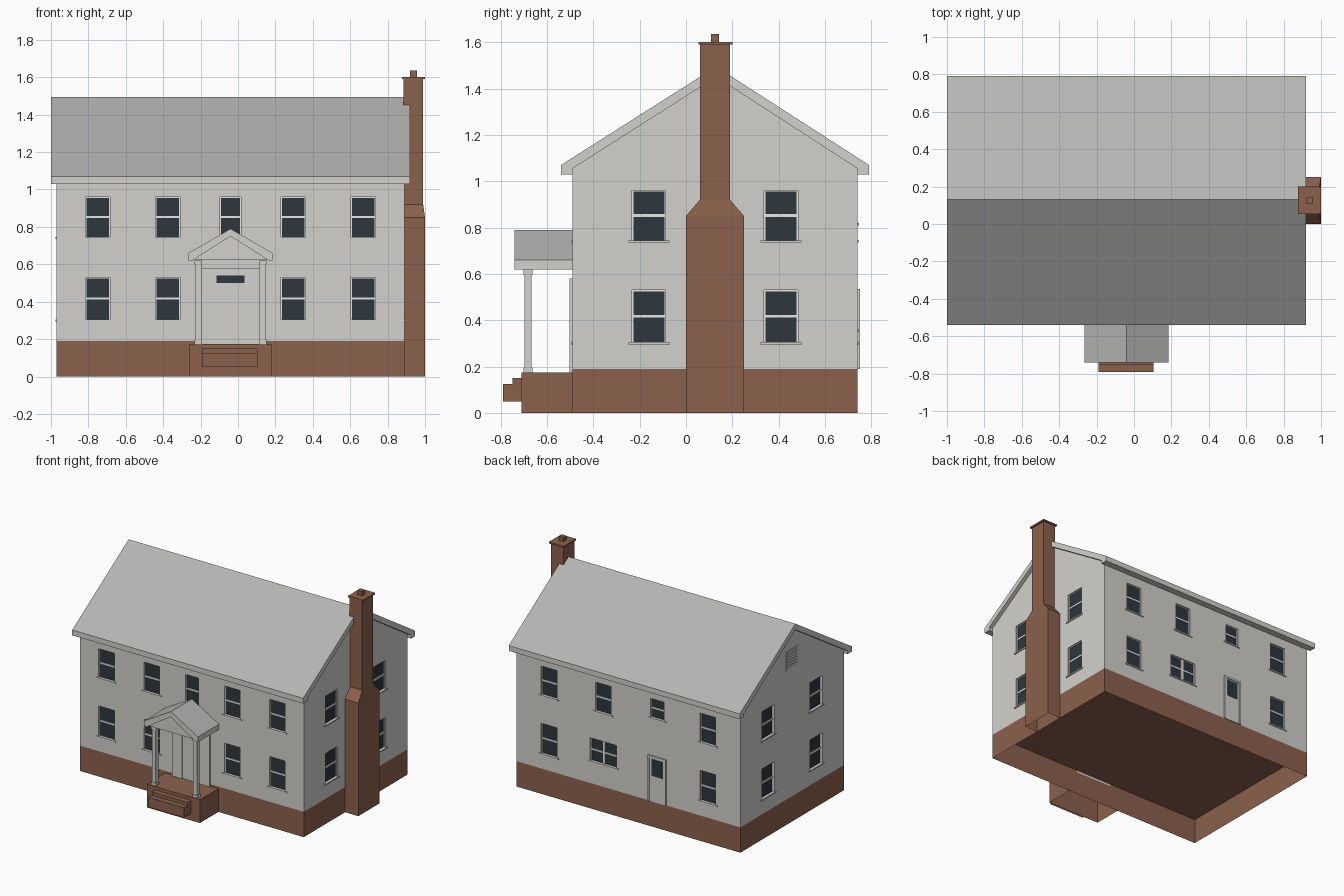
import bpy

cube = bpy.data.objects.get("Cube")
if cube:
    bpy.data.objects.remove(cube, do_unlink=True)


def material(name, rgb):
    m = bpy.data.materials.new(name)
    m.use_nodes = True
    m.diffuse_color = (*rgb, 1)
    m.node_tree.nodes["Principled BSDF"].inputs["Base Color"].default_value = (*rgb, 1)
    return m


SIDING = material("pale siding", (0.65, 0.64, 0.61))
TRIM = material("white trim", (0.80, 0.80, 0.79))
ROOF = material("grey shingle", (0.46, 0.46, 0.45))
BRICK = material("red brown brick", (0.26, 0.12, 0.075))
GLASS = material("dark glass", (0.027, 0.038, 0.048))


def mesh_object(name, verts, faces, mat):
    me = bpy.data.meshes.new(name)
    me.from_pydata(verts, [], faces)
    me.materials.append(mat)
    ob = bpy.data.objects.new(name, me)
    bpy.context.collection.objects.link(ob)
    return ob


def boxes(name, bounds, mat, bottom=True):
    """One object from boxes given as x0, x1, y0, y1, z0, z1."""
    verts, faces = [], []
    for x0, x1, y0, y1, z0, z1 in bounds:
        n = len(verts)
        for z in (z0, z1):
            verts += [(x0, y0, z), (x1, y0, z), (x1, y1, z), (x0, y1, z)]
        faces += [[n + i, n + (i + 1) % 4, n + 4 + (i + 1) % 4, n + 4 + i] for i in range(4)]
        faces.append([n + 4, n + 5, n + 6, n + 7])
        if bottom:
            faces.append([n + 3, n + 2, n + 1, n])
    return mesh_object(name, verts, faces, mat)


def prism(name, profile, a, b, axis, mat):
    """Extrude a (horizontal, z) profile from a to b along axis x or y."""
    n = len(profile)
    place = (lambda t, p: (t, p[0], p[1])) if axis == "x" else (lambda t, p: (p[0], t, p[1]))
    verts = [place(t, p) for t in (a, b) for p in profile]
    faces = [[i, (i + 1) % n, n + (i + 1) % n, n + i] for i in range(n)]
    faces += [list(range(n))[::-1], list(range(n, 2 * n))]
    ob = mesh_object(name, verts, faces, mat)
    import bmesh
    bm = bmesh.new()
    bm.from_mesh(ob.data)
    bmesh.ops.recalc_face_normals(bm, faces=bm.faces)
    bm.to_mesh(ob.data)
    bm.free()
    return ob


def shingle_top(ob):
    ob.data.materials.append(ROOF)
    for p in ob.data.polygons:
        if p.normal.z > 0.3:
            p.material_index = 1


# Main body
X0, X1, Y0, Y1, BASE = -0.97, 0.89, -0.49, 0.74, 0.19
RIDGE = 0.13
boxes("foundation", [(X0, X1, Y0, Y1, 0, BASE)], BRICK, bottom=False)
walls = prism("walls", [(Y0, BASE), (Y1, BASE), (Y1, 1.07), (RIDGE, 1.46), (Y0, 1.07)],
              X0, X1, "x", SIDING)
roof = prism("main_roof", [(-0.54, 1.03), (Y0, 1.03), (Y0, 1.055), (RIDGE, 1.45), (Y1, 1.055),
                           (Y1, 1.03), (0.79, 1.03), (0.79, 1.07), (RIDGE, 1.495),
                           (-0.54, 1.07)], -1.0, 0.92, "x", SIDING)
shingle_top(roof)

# Openings, placed by wall side, position along the wall, height and depth
cuts, panes, bars, sills = [], [], [], []
DEEP = 0.018


def on_wall(side, u0, u1, z0, z1, d0, d1):
    if side == "front":
        return (u0, u1, Y0 - d1, Y0 - d0, z0, z1)
    if side == "back":
        return (u0, u1, Y1 + d0, Y1 + d1, z0, z1)
    if side == "left":
        return (X1 + d0, X1 + d1, u0, u1, z0, z1)
    return (X0 - d1, X0 - d0, u0, u1, z0, z1)


def window(side, u, z0, z1, width=0.13, double=False):
    a, b, mid, f = u - width / 2, u + width / 2, (z0 + z1) / 2, 0.005
    cuts.append(on_wall(side, a, b, z0, z1, -DEEP, 0.02))
    panes.append(on_wall(side, a, b, z0, z1, -DEEP - 0.004, -DEEP + 0.004))
    strips = [(a, b, mid - 0.006, mid + 0.006), (a, a + f, z0, z1), (b - f, b, z0, z1),
              (a, b, z1 - f, z1)]
    if double:
        strips.append((u - 0.01, u + 0.01, z0, z1))
    bars.extend(on_wall(side, *s, -DEEP, -DEEP + 0.009) for s in strips)
    sills.append(on_wall(side, a - 0.016, b + 0.016, z0 - 0.01, z0, -DEEP, 0.007))


LOW, HIGH = (0.305, 0.53), (0.745, 0.96)
for level in (LOW, HIGH):
    for x in (-0.75, -0.375, 0.295, 0.67):
        window("front", x, *level)
    for side in ("left", "right"):
        for y in (-0.16, 0.41):
            window(side, y, *level, width=0.145)
    for x in (-0.70, 0.62):
        window("back", x, *level)
window("front", -0.04, *HIGH, width=0.11)
window("back", 0.17, *HIGH)
window("back", -0.28, 0.82, 0.96, width=0.11)
window("back", 0.17, 0.36, 0.53, width=0.22, double=True)

# Gable vent with louvres
cuts.append(on_wall("right", 0.06, 0.20, 1.16, 1.30, -DEEP, 0.02))
panes.append(on_wall("right", 0.06, 0.20, 1.16, 1.30, -DEEP - 0.004, -DEEP + 0.004))
louvres = [on_wall("right", 0.06, 0.20, z, z + 0.013, -DEEP, 0.003)
           for z in [1.16 + 0.0212 * i for i in range(7)]]
louvres += [on_wall("right", y, y + 0.012, 1.16, 1.30, -DEEP, 0.004) for y in (0.06, 0.188)]
boxes("gable_vent", louvres, SIDING)

# Cut the recesses
cutter = boxes("opening_cutter", cuts, SIDING)
cutter.hide_render = True
mod = walls.modifiers.new("openings", "BOOLEAN")
mod.operation, mod.solver, mod.object = "DIFFERENCE", "EXACT", cutter
bpy.context.view_layer.objects.active = walls
bpy.ops.object.modifier_apply(modifier=mod.name)
bpy.data.objects.remove(cutter, do_unlink=True)
boxes("window_glass", panes, GLASS)
boxes("window_sashes", bars, TRIM)
boxes("window_sills", sills, SIDING)

# Doors
CX = -0.04
surround = [(CX - 0.155, CX - 0.075), (CX + 0.075, CX + 0.155)]
boxes("front_door_surround",
      [on_wall("front", a, b, BASE - 0.015, 0.58, 0, 0.012) for a, b in surround]
      + [on_wall("front", CX - 0.075, CX + 0.075, 0.54, 0.58, 0, 0.012)], SIDING)
boxes("front_door", [on_wall("front", CX - 0.075, CX + 0.075, BASE - 0.015, 0.50, 0, 0.005)], SIDING)
boxes("front_transom", [on_wall("front", CX - 0.075, CX + 0.075, 0.50, 0.54, 0, 0.004)], GLASS)
boxes("back_door", [on_wall("back", -0.34, -0.22, BASE, 0.52, 0, 0.005)], SIDING)
boxes("back_door_glass", [on_wall("back", -0.325, -0.235, 0.385, 0.51, 0, 0.008)], GLASS)
boxes("back_door_frame", [on_wall("back", a, b, z, 0.535, 0, 0.012) for a, b, z in
                          ((-0.355, -0.34, BASE), (-0.22, -0.205, BASE), (-0.34, -0.22, 0.52))],
      SIDING)

# Porch
boxes("porch_base", [(-0.26, 0.18, -0.71, Y0, 0, 0.175)], BRICK, bottom=False)
boxes("porch_steps", [(-0.19, 0.105, -0.75, -0.71, 0.05, 0.15),
                      (-0.19, 0.105, -0.79, -0.75, 0.05, 0.125)], BRICK, bottom=False)
for name, x in (("right_column", CX - 0.172), ("left_column", CX + 0.172)):
    y = -0.682
    parts = [(0.016, 0.175, 0.62), (0.02, 0.175, 0.195), (0.02, 0.595, 0.62)]
    boxes(name, [(x - r, x + r, y - r, y + r, a, b) for r, a, b in parts], SIDING)
gable = [(CX - 0.205, 0.625), (CX + 0.205, 0.625), (CX, 0.755)]
prism("porch_gable", gable, -0.725, Y0, "y", SIDING)
porch_roof = prism("porch_roof", [(CX - 0.225, 0.62), (CX - 0.205, 0.62), (CX, 0.75),
                                  (CX + 0.205, 0.62), (CX + 0.225, 0.62), (CX + 0.225, 0.66),
                                  (CX, 0.79), (CX - 0.225, 0.66)], -0.74, Y0, "y", SIDING)
shingle_top(porch_roof)

# Chimney: wide base, sloped shoulders, stack, cap and flue
base = boxes("chimney_base", [(X1, 1.0, 0, 0.25, 0, 0.85)], BRICK, bottom=False)
shoulder = boxes("chimney_shoulder", [(X1, 1.0, 0, 0.25, 0.85, 0.92)], BRICK, bottom=False)
for v in shoulder.data.vertices:
    if v.co.z > 0.9:
        v.co.y = 0.06 if v.co.y < 0.1 else 0.19
        v.co.x = min(v.co.x, 0.99)
boxes("chimney_stack", [(0.885, 0.99, 0.06, 0.19, 0.92, 1.59)], BRICK)
boxes("chimney_cap", [(0.877, 1.0, 0.053, 0.2, 1.59, 1.602)], BRICK)
boxes("chimney_flue", [(0.92, 0.957, 0.107, 0.143, 1.60, 1.635)], BRICK)
